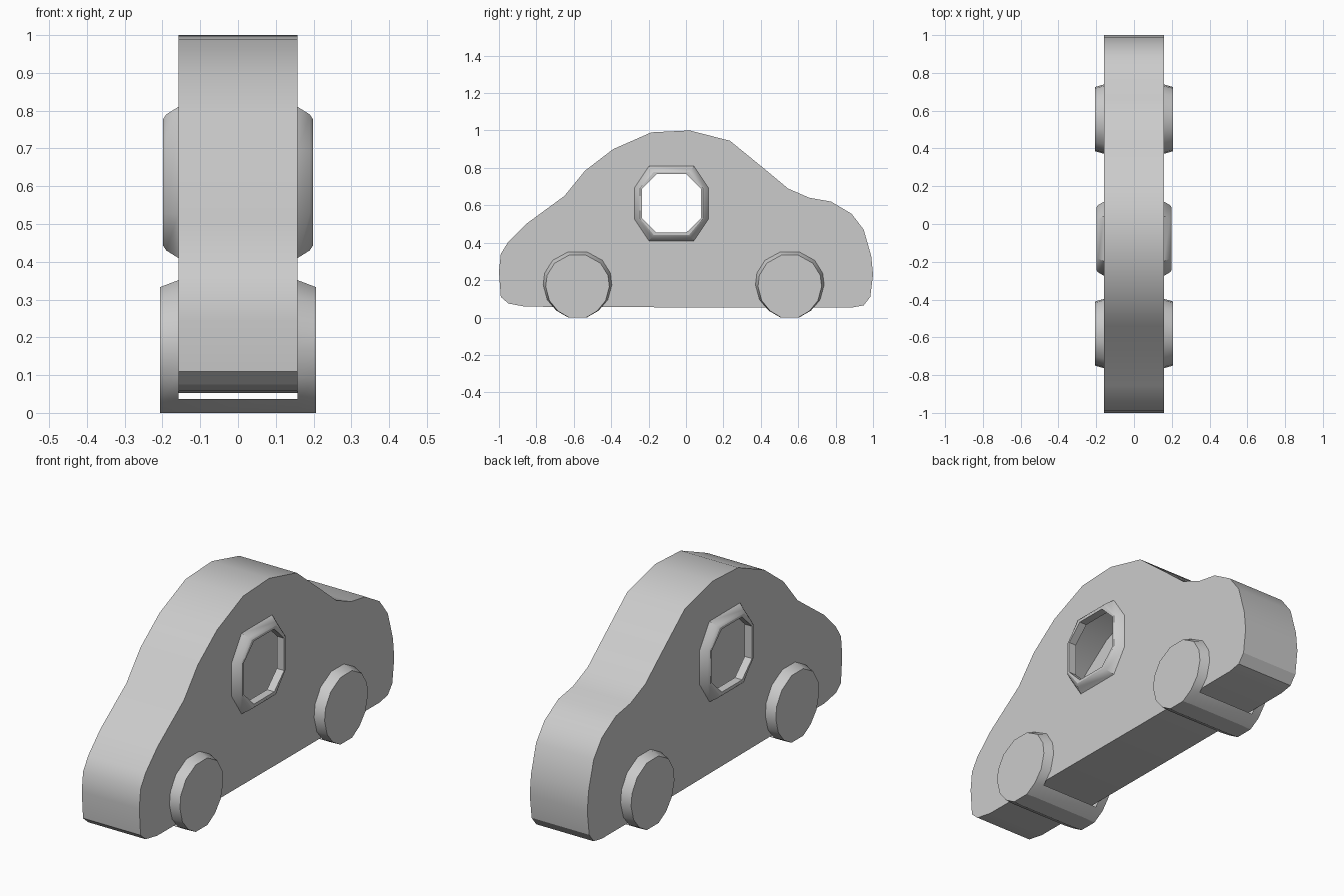
import bpy
import bmesh

cube = bpy.data.objects.get("Cube")
if cube:
    bpy.data.objects.remove(cube, do_unlink=True)

grey = bpy.data.materials.new("plain_grey")
grey.use_nodes = True
grey.diffuse_color = (0.6, 0.6, 0.6, 1)
grey.node_tree.nodes["Principled BSDF"].inputs["Base Color"].default_value = (0.6, 0.6, 0.6, 1)

HALF = 0.158  # half thickness of the body


def finish(bm, name):
    mesh = bpy.data.meshes.new(name)
    bm.to_mesh(mesh)
    bm.free()
    mesh.materials.append(grey)
    obj = bpy.data.objects.new(name, mesh)
    bpy.context.collection.objects.link(obj)
    bpy.ops.object.select_all(action="DESELECT")
    obj.select_set(True)
    bpy.context.view_layer.objects.active = obj
    bpy.ops.object.shade_smooth_by_angle()
    return obj


def ring(bm, x, points):
    return [bm.verts.new((x, y, z)) for y, z in points]


def loft(bm, a, b, keep=lambda p, q: True):
    """Skin two rings; clockwise rings seen from +x, a on the -x side."""
    for i in range(len(a)):
        j = (i + 1) % len(a)
        if keep(a[i], a[j]):
            bm.faces.new((a[i], b[i], b[j], a[j]))


def octagon(hw, hh, flat_w, flat_h):
    """Cut-corner window outline, clockwise seen from +x."""
    pts = [(-hw, -flat_h), (-hw, flat_h), (-flat_w, hh), (flat_w, hh),
           (hw, flat_h), (hw, -flat_h), (flat_w, -hh), (-flat_w, -hh)]
    return [(y - 0.078, z + 0.61) for y, z in pts]


# Body: hollow extruded car silhouette with a window opening in each side
outline = [(-1, .245), (-.99, .34), (-.95, .405), (-.855, .5), (-.65, .65),
           (-.54, .785), (-.39, .9), (-.185, .99), (.02, 1), (.235, .945),
           (.425, .79), (.545, .69), (.66, .64), (.775, .62), (.885, .555),
           (.95, .47), (.99, .33), (1, .23), (.985, .11), (.95, .065),
           (.885, .053), (.25, .053), (-.86, .058), (-.95, .075), (-.99, .11)]
opening = octagon(.157, .156, .08, .08)

bm = bmesh.new()
right_loop, left_loop = ring(bm, -HALF, outline), ring(bm, HALF, outline)
loft(bm, right_loop, left_loop)
for side, loop in ((-1, right_loop), (1, left_loop)):
    hole = ring(bm, side * HALF, opening)
    edges = []
    for verts in (loop, hole):
        for i, v in enumerate(verts):
            w = verts[i - 1]
            edges.append(bm.edges.get((v, w)) or bm.edges.new((v, w)))
    made = bmesh.ops.triangle_fill(bm, edges=edges, use_beauty=True)
    for f in made["geom"]:
        if isinstance(f, bmesh.types.BMFace):
            f.normal_update()
            if f.normal.x * side < 0:
                f.normal_flip()
finish(bm, "car_body")

# Window frames: raised bevelled lip around each opening
lip = [(HALF, octagon(.197, .2, .12, .085)), (.19, octagon(.178, .18, .105, .082)),
       (.198, octagon(.168, .168, .095, .081)), (.198, opening), (HALF, opening)]
for side, name in ((-1, "right_window_frame"), (1, "left_window_frame")):
    bm = bmesh.new()
    rings = [ring(bm, side * x, pts) for x, pts in lip]
    for a, b in zip(rings, rings[1:]):
        loft(bm, *((a, b) if side > 0 else (b, a)))
    finish(bm, name)

# Wheels: tapered hubs on both sides, joined by a tread strip under the body
half_wheel = [(.046, .333), (.123, .29), (.163, .225), (.17, .165),
              (.15, .09), (.105, .035), (.046, 0)]
wheel = half_wheel + [(-y, z) for y, z in reversed(half_wheel)]
for centre, name in ((-.58, "front_wheels"), (.555, "back_wheels")):
    cap = [(centre + y, z) for y, z in wheel]
    base = [(centre + y * 1.08, z * 1.055) for y, z in wheel]
    bm = bmesh.new()
    rings = [ring(bm, x, pts) for x, pts in
             ((-.206, cap), (-HALF, base), (HALF, base), (.206, cap))]
    loft(bm, rings[0], rings[1])
    loft(bm, rings[1], rings[2], lambda p, q: max(p.co.z, q.co.z) < 0.045)
    loft(bm, rings[2], rings[3])
    bm.faces.new(rings[0])
    bm.faces.new(list(reversed(rings[3])))
    finish(bm, name)
